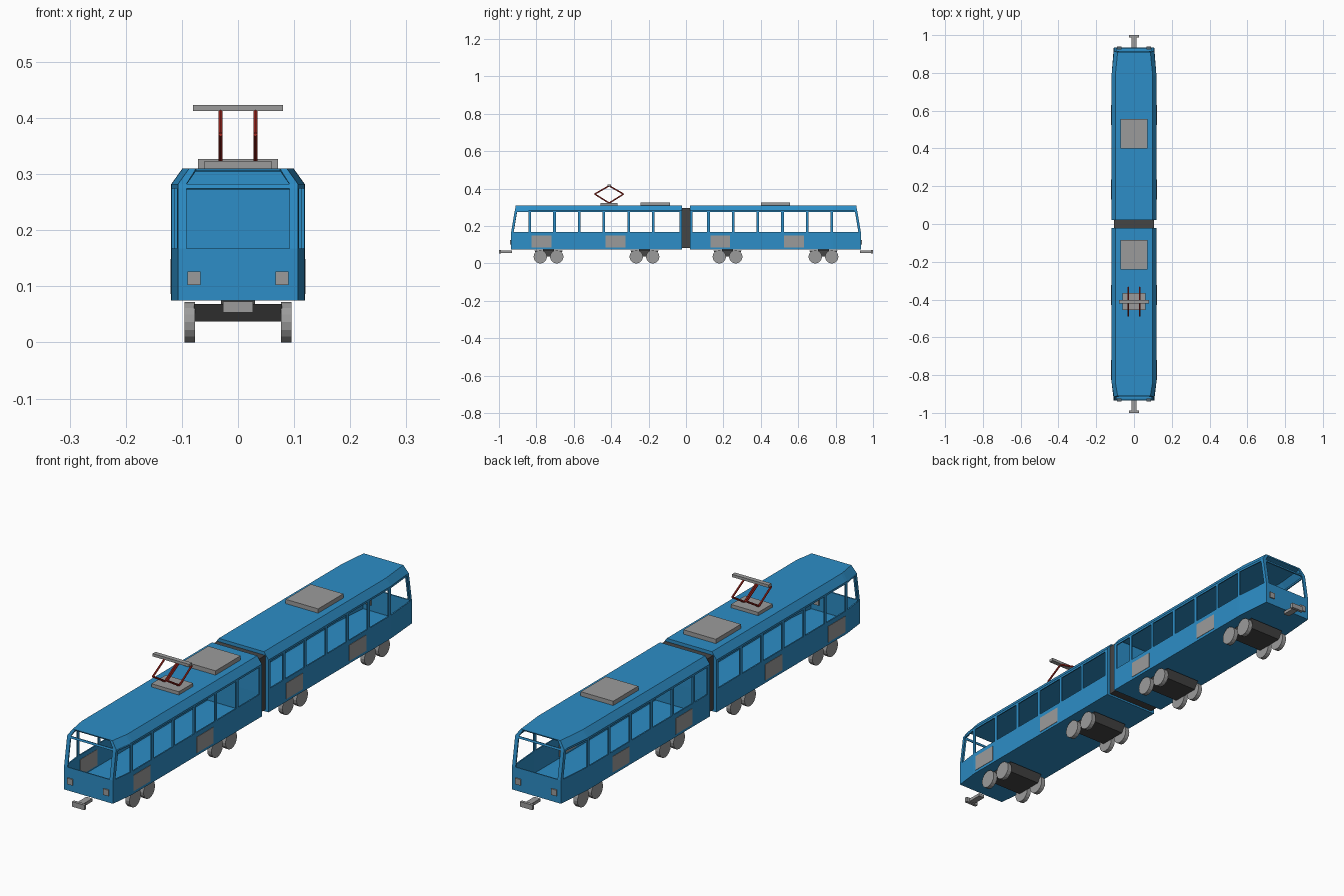
import bpy, bmesh, math
from mathutils import Vector

if "Cube" in bpy.data.objects:
    bpy.data.objects.remove(bpy.data.objects["Cube"], do_unlink=True)


def material(name, r, g, b):
    m = bpy.data.materials.new(name)
    m.use_nodes = True
    m.diffuse_color = (r, g, b, 1)
    m.node_tree.nodes["Principled BSDF"].inputs["Base Color"].default_value = (r, g, b, 1)
    return m


BLUE = material("body_blue", 0.026, 0.27, 0.57)
GREY = material("metal_grey", 0.33, 0.33, 0.33)
DARK = material("dark_rubber", 0.06, 0.06, 0.06)
RED = material("arm_red", 0.5, 0.03, 0.02)


def finish(name, bm, mat):
    bmesh.ops.recalc_face_normals(bm, faces=bm.faces)
    mesh = bpy.data.meshes.new(name)
    bm.to_mesh(mesh)
    bm.free()
    mesh.materials.append(mat)
    obj = bpy.data.objects.new(name, mesh)
    bpy.context.collection.objects.link(obj)
    return obj


def box(name, x, y, z, mat):
    """Box from (low, high) pairs along each axis."""
    bm = bmesh.new()
    bmesh.ops.create_cube(bm, size=1)
    for v in bm.verts:
        v.co = [sum(r) / 2 + c * (r[1] - r[0]) for r, c in zip((x, y, z), v.co)]
    return finish(name, bm, mat)


def rod(name, a, b, radius, sides, mat):
    """Cylinder running between two points."""
    a, b = Vector(a), Vector(b)
    bm = bmesh.new()
    bmesh.ops.create_cone(bm, cap_ends=True, segments=sides, radius1=radius,
                          radius2=radius, depth=(b - a).length)
    obj = finish(name, bm, mat)
    obj.location = (a + b) / 2
    obj.rotation_mode = 'QUATERNION'
    obj.rotation_quaternion = (b - a).to_track_quat('Z', 'Y')
    return obj


# Car body: levels are (height, roof inset, lean of the cab end)
LEVELS = [(0.075, 0, 0), (0.167, 0, 0), (0.274, 0, 0.018), (0.282, 0, 0.02), (0.31, 0.02, 0.025)]
COLUMNS = [-1, -0.86, 0.86, 1]
END = 0.935


def car_body(name, stations, taper_start):
    bm = bmesh.new()

    def point(y, level, column):
        z, inset, lean = LEVELS[level]
        t = max(0, (abs(y) - taper_start) / (END - taper_start))
        half = 0.119 - 0.012 * t - inset
        if abs(y) > 0.9:
            y -= math.copysign(lean, y)
        return bm.verts.new((COLUMNS[column] * half, y, z))

    def quad(*corners):
        bm.faces.new([point(*c) for c in corners])

    top = len(LEVELS) - 1
    for i, (a, b) in enumerate(zip(stations, stations[1:])):
        # side walls, open at the windows
        for lv in range(top):
            if lv == 1 and i % 2:
                continue
            for col in (0, 3):
                quad((a, lv, col), (b, lv, col), (b, lv + 1, col), (a, lv + 1, col))
        # floor and roof
        for lv in (0, top):
            for col in range(3):
                quad((a, lv, col), (b, lv, col), (b, lv, col + 1), (a, lv, col + 1))
    # end walls, the cab end open at windscreen and sign
    for y in (stations[0], stations[-1]):
        for lv in range(top):
            for col in range(3):
                if abs(y) > 0.9 and col == 1 and lv in (1, 3):
                    continue
                quad((y, lv, col), (y, lv, col + 1), (y, lv + 1, col + 1), (y, lv + 1, col))
    bmesh.ops.remove_doubles(bm, verts=bm.verts, dist=0.0001)
    obj = finish(name, bm, BLUE)
    solid = obj.modifiers.new("wall_thickness", 'SOLIDIFY')
    solid.thickness = 0.005
    solid.offset = -1


SHIFT = 0.955
pillars = [-0.835 + 0.132 * i for i in range(6)]
edges = [p + s for p in pillars for s in (-0.007, 0.007)]
car_body("front_car_body", [-END, -0.922] + edges + [-0.034, -0.021], 0.835)
car_body("rear_car_body", [0.021, 0.034] + [e + SHIFT for e in edges] + [0.922, END], 0.785)

# Flexible joint between the cars
box("joint_bellows", (-0.105, 0.105), (-0.0205, 0.0205), (0.082, 0.297), DARK)

# Door panels
for car, shift in (("front", 0), ("rear", SHIFT)):
    for n, y in enumerate((-0.825, -0.43)):
        for side, s in (("left", 1), ("right", -1)):
            box(f"{car}_car_{side}_door_{n + 1}", sorted((s * 0.113, s * 0.1205)),
                (y + shift, y + shift + 0.106), (0.086, 0.149), GREY)

# Lamps and couplers at both ends
for end, e in (("front", -1), ("rear", 1)):
    for side, s in (("left", 1), ("right", -1)):
        box(f"{end}_{side}_lamp", sorted((s * 0.067, s * 0.09)),
            sorted((e * 0.925, e * 0.94)), (0.102, 0.126), GREY)
    box(f"{end}_coupler_bar", (-0.013, 0.013), sorted((e * 0.93, e * 0.992)), (0.057, 0.069), GREY)
    box(f"{end}_coupler_head", (-0.027, 0.027), sorted((e * 0.988, e)), (0.053, 0.073), GREY)

# Bogies: a chamfered frame with two wheel pairs
for n, y in enumerate((-0.735, -0.222, 0.222, 0.735)):
    frame = box(f"bogie_frame_{n + 1}", (-0.078, 0.078), (y - 0.075, y + 0.075),
                (0.037, 0.068), DARK)
    for v in frame.data.vertices:
        if v.co.z < 0.05:
            v.co.y = y + (v.co.y - y) * 0.75
    box(f"bogie_pivot_{n + 1}", (-0.03, 0.03), (y - 0.03, y + 0.03), (0.06, 0.078), DARK)
    for axle, dy in (("front", -0.044), ("rear", 0.044)):
        for side, s in (("left", 1), ("right", -1)):
            rod(f"bogie_{n + 1}_{axle}_{side}_wheel", (s * 0.077, y + dy, 0.036),
                (s * 0.095, y + dy, 0.036), 0.036, 16, GREY)

# Roof equipment
box("front_roof_unit", (-0.071, 0.071), (-0.242, -0.085), (0.306, 0.327), GREY)
box("rear_roof_unit", (-0.071, 0.071), (0.4, 0.557), (0.306, 0.327), GREY)

# Current collector: base, two folding arms, contact bar
MID = -0.411
box("collector_base", (-0.06, 0.06), (MID - 0.045, MID + 0.045), (0.306, 0.323), GREY)
for side, x in (("left", 0.031), ("right", -0.031)):
    for part, d in (("front", -0.077), ("rear", 0.077)):
        knee = (x, MID + d, 0.371)
        rod(f"collector_{side}_{part}_lower_arm", (x, MID, 0.323), knee, 0.0038, 8, RED)
        rod(f"collector_{side}_{part}_upper_arm", knee, (x, MID, 0.415), 0.0038, 8, RED)
box("collector_contact_bar", (-0.08, 0.08), (MID - 0.009, MID + 0.009), (0.412, 0.423), GREY)
